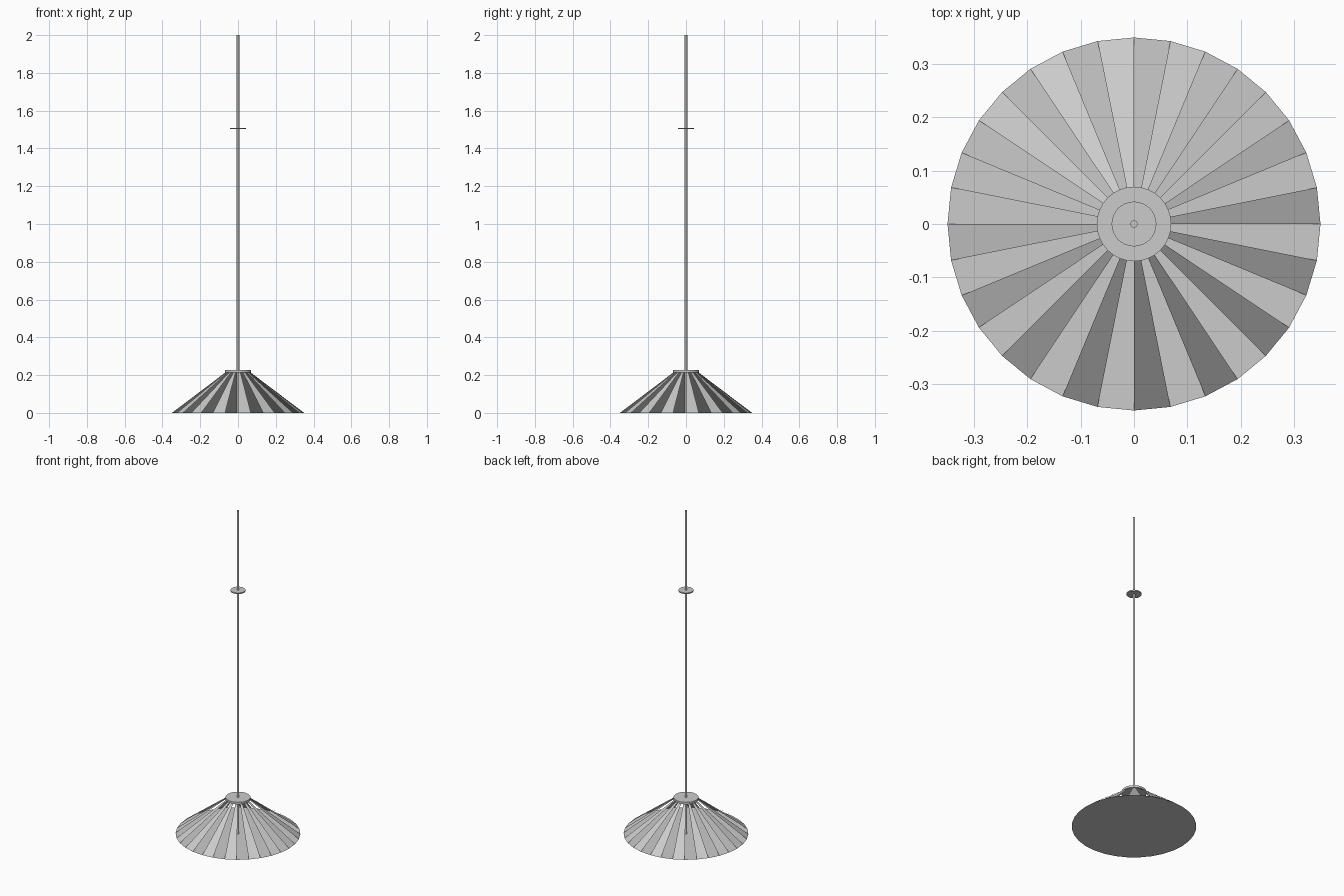
import bpy, bmesh
from math import sin, cos, pi

if "Cube" in bpy.data.objects:
    bpy.data.objects.remove(bpy.data.objects["Cube"])

SIDES = 32
RIM_R, TOP_R, TOP_Z = 0.35, 0.068, 0.213


def finish(name, bm):
    mesh = bpy.data.meshes.new(name)
    bm.to_mesh(mesh)
    bm.free()
    obj = bpy.data.objects.new(name, mesh)
    bpy.context.collection.objects.link(obj)
    return obj


def disc(name, radius, z0, z1, sides=SIDES):
    bpy.ops.mesh.primitive_cylinder_add(vertices=sides, radius=radius,
                                        depth=z1 - z0, location=(0, 0, (z0 + z1) / 2))
    obj = bpy.context.object
    obj.name = name
    bpy.ops.object.shade_smooth_by_angle(angle=0.6)
    return obj


def ring_point(r, i, z):
    a = 2 * pi * i / SIDES
    return (r * cos(a), r * sin(a), z)


# sloping slats: every other sector of the cone is left open
bm = bmesh.new()
for i in range(0, SIDES, 2):
    corners = [ring_point(RIM_R, i, 0), ring_point(RIM_R, i + 1, 0),
               ring_point(TOP_R, i + 1, TOP_Z), ring_point(TOP_R, i, TOP_Z)]
    bm.faces.new([bm.verts.new(c) for c in corners])
finish("shade_slats", bm)

# flat floor closing the underside
bm = bmesh.new()
bmesh.ops.create_circle(bm, cap_ends=True, segments=SIDES, radius=RIM_R)
finish("base_plate", bm)

# cap over the slats, long central rod and small upper disc
disc("top_cap", 0.07, TOP_Z, 0.226)
disc("rod", 0.007, 0.0, 2.0, 16)
disc("upper_disc", 0.042, 1.502, 1.509)
